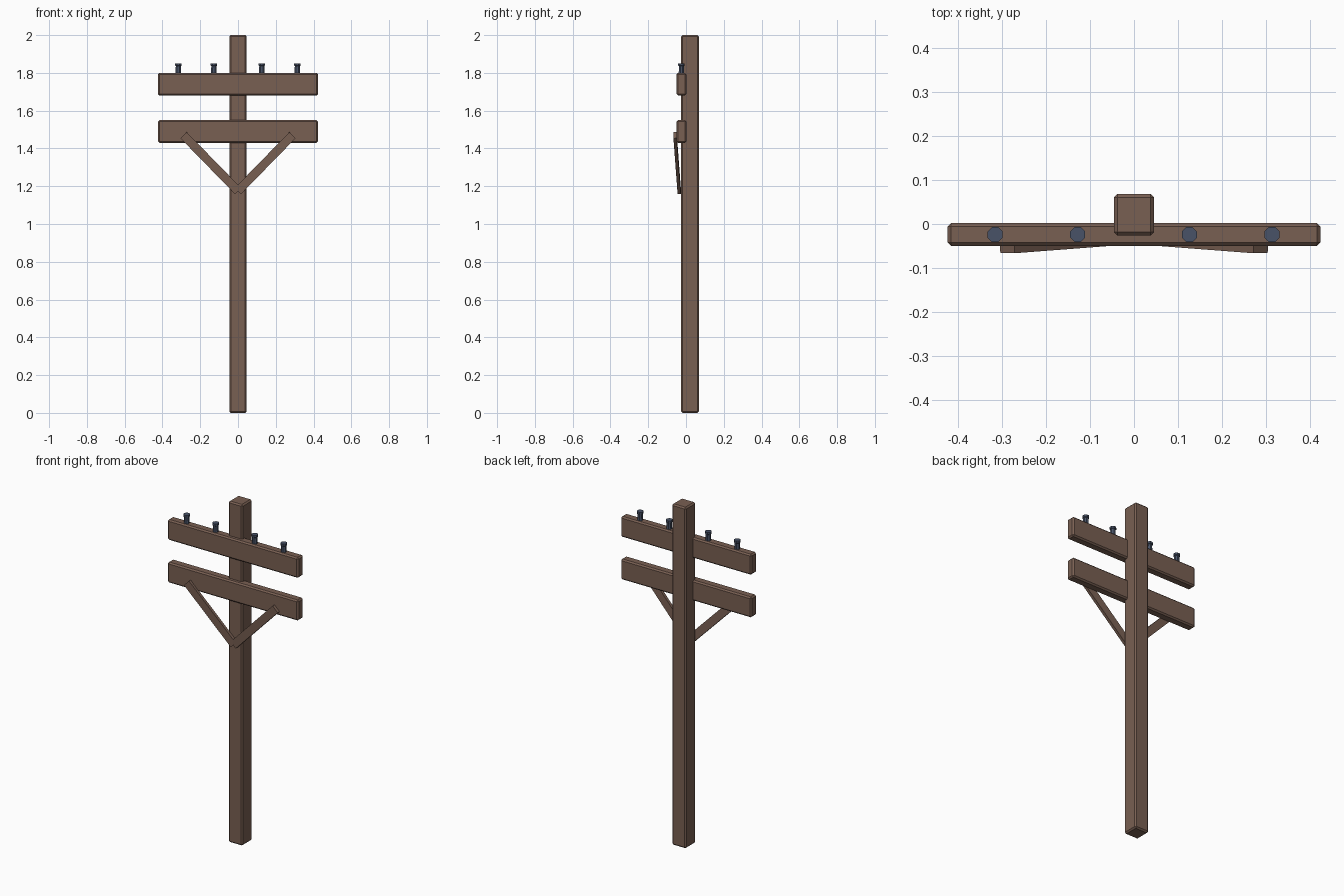
import bpy, bmesh, math
from mathutils import Vector, Matrix

if "Cube" in bpy.data.objects:
    bpy.data.objects.remove(bpy.data.objects["Cube"])


def material(name, rgb):
    m = bpy.data.materials.new(name)
    m.diffuse_color = (*rgb, 1)
    m.use_nodes = True
    m.node_tree.nodes["Principled BSDF"].inputs["Base Color"].default_value = m.diffuse_color
    return m


WOOD = material("brown wood", (0.19, 0.115, 0.085))
GLAZE = material("dark slate blue", (0.065, 0.085, 0.135))


def finish(name, bm, mat):
    bmesh.ops.recalc_face_normals(bm, faces=bm.faces)
    me = bpy.data.meshes.new(name)
    bm.to_mesh(me)
    bm.free()
    me.materials.append(mat)
    ob = bpy.data.objects.new(name, me)
    bpy.context.collection.objects.link(ob)
    return ob


def box(name, lo, hi, bevel, only_vertical=False):
    lo, hi = Vector(lo), Vector(hi)
    bm = bmesh.new()
    bmesh.ops.create_cube(bm, size=1, matrix=Matrix.Translation((lo + hi) / 2)
                          @ Matrix.Diagonal((*(hi - lo), 1)))
    edges = [e for e in bm.edges if not only_vertical
             or abs(e.verts[0].co.z - e.verts[1].co.z) > 0.1]
    bmesh.ops.bevel(bm, geom=edges, offset=bevel, segments=1, affect='EDGES')
    return finish(name, bm, WOOD)


# upright pole
box("pole", (-0.046, -0.026, 0), (0.046, 0.068, 2), 0.008)

# two crossarms
for name, z in (("lower_crossarm", 1.43), ("upper_crossarm", 1.68)):
    box(name, (-0.424, -0.05, z), (0.424, 0.002, z + 0.12), 0.008)

# diagonal braces leaning forward from the pole to the lower crossarm
for name, s in (("left_brace", -1), ("right_brace", 1)):
    a, b = Vector((0, -0.036, 1.175)), Vector((s * 0.288, -0.058, 1.47))
    along = (b - a).normalized()
    side = along.cross(Vector((0, -1, 0))).normalized()
    out = along.cross(side)
    rot = Matrix((side, out, along)).transposed().to_4x4()
    bm = bmesh.new()
    bmesh.ops.create_cube(bm, size=1, matrix=Matrix.Translation((a + b) / 2) @ rot
                          @ Matrix.Diagonal((0.046, 0.017, (b - a).length, 1)))
    finish(name, bm, WOOD)

# eight-sided insulators: lathed profile of (radius, height)
PROFILE = ((0.016, 1.795), (0.0145, 1.836), (0.0185, 1.839), (0.0185, 1.851))
N = 8
for i, x in enumerate((-0.316, -0.128, 0.126, 0.314)):
    bm = bmesh.new()
    rings = [[bm.verts.new((x + r * math.cos((k + 0.5) * math.tau / N),
                            -0.024 + r * math.sin((k + 0.5) * math.tau / N), z))
              for k in range(N)] for r, z in PROFILE]
    for r0, r1 in zip(rings, rings[1:]):
        for k in range(N):
            j = (k + 1) % N
            bm.faces.new((r0[k], r0[j], r1[j], r1[k]))
    bm.faces.new(rings[0])
    bm.faces.new(rings[-1])
    finish(f"insulator_{i + 1}", bm, GLAZE)
